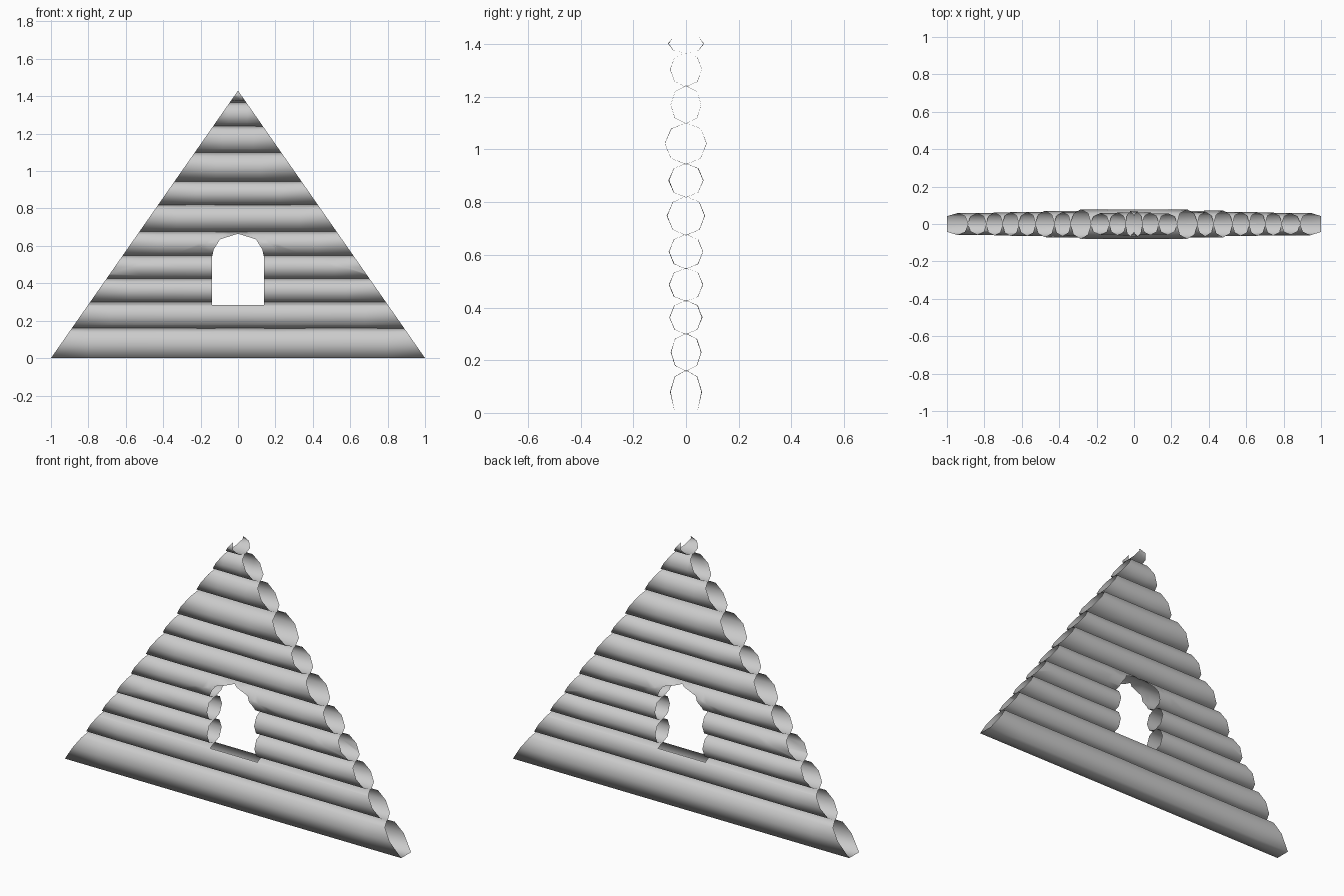
import bpy, bmesh, math, random
from mathutils import Vector

random.seed(4)
if "Cube" in bpy.data.objects:
    bpy.data.objects.remove(bpy.data.objects["Cube"])

wood = bpy.data.materials.new("grey_wood")
wood.use_nodes = True
GREY = (0.6, 0.6, 0.6, 1)
wood.diffuse_color = GREY
wood.node_tree.nodes["Principled BSDF"].inputs["Base Color"].default_value = GREY

APEX = 1.43
SIDES = 8
# Heights of the seams between logs, and half depth of each log
SEAMS = [0, 0.16, 0.30, 0.425, 0.548, 0.676, 0.82, 0.945, 1.10, 1.24, 1.367, 1.436]
DEPTHS = [0.06, 0.058, 0.062, 0.065, 0.065, 0.072, 0.066, 0.08, 0.059, 0.061, 0.068]

# Arched window outline, counter-clockwise seen from the front
half = [(0.14, 0.283), (0.14, 0.535), (0.13, 0.58), (0.096, 0.635)]
WINDOW = half + [(0, 0.665)] + [(-x, z) for x, z in reversed(half)]


def window_planes():
    planes = []
    for i, (x, z) in enumerate(WINDOW):
        nx, nz = WINDOW[(i + 1) % len(WINDOW)]
        planes.append((Vector((x, 0, z)), Vector((nz - z, 0, x - nx)).normalized()))
    return planes


def cut(bm, point, normal, clear=False):
    bmesh.ops.bisect_plane(bm, geom=bm.verts[:] + bm.edges[:] + bm.faces[:],
                           plane_co=point, plane_no=normal, clear_outer=clear)


def make_log(index, low, high, depth):
    bm = bmesh.new()
    reach = 1.02 - low / APEX
    mid, tall = (low + high) / 2, (high - low) / 2
    stations = max(3, round(reach * 9))
    rings = []
    for s in range(stations + 1):
        x = -reach + 2 * reach * s / stations
        ring = []
        for k in range(SIDES):
            a = math.tau * k / SIDES
            # Hand-hewn unevenness, kept off the seams
            swell = 1 + random.uniform(-0.04, 0.02)
            y = depth * math.sin(a) * swell
            z = mid + (tall + 0.002) * math.cos(a) * random.uniform(0.985, 1.01)
            if index == 0 and math.cos(a) < -0.5:
                y, z = 0.042 * math.sin(a) / 0.707, 0
            ring.append(bm.verts.new((x, y, z)))
        rings.append(ring)
    for a, b in zip(rings, rings[1:]):
        for k in range(SIDES):
            n = (k + 1) % SIDES
            bm.faces.new((a[k], a[n], b[n], b[k]))
    # Trim the ends to the roof slopes
    for side in (-1, 1):
        cut(bm, Vector((0, 0, APEX)), Vector((side * APEX, 0, 1)).normalized(), True)
    # Open the window
    if high > WINDOW[0][1] and low < 0.67:
        planes = window_planes()
        for point, normal in planes:
            cut(bm, point, normal)
        inside = [f for f in bm.faces if all(
            (f.calc_center_median() - p).dot(n) < 0 for p, n in planes)]
        bmesh.ops.delete(bm, geom=inside, context='FACES')
    bmesh.ops.recalc_face_normals(bm, faces=bm.faces[:])
    for f in bm.faces:
        f.smooth = True
    mesh = bpy.data.meshes.new(f"log_{index + 1}")
    bm.to_mesh(mesh)
    bm.free()
    mesh.materials.append(wood)
    obj = bpy.data.objects.new(f"log_{index + 1}", mesh)
    bpy.context.collection.objects.link(obj)


for i, depth in enumerate(DEPTHS):
    make_log(i, SEAMS[i], SEAMS[i + 1], depth)
